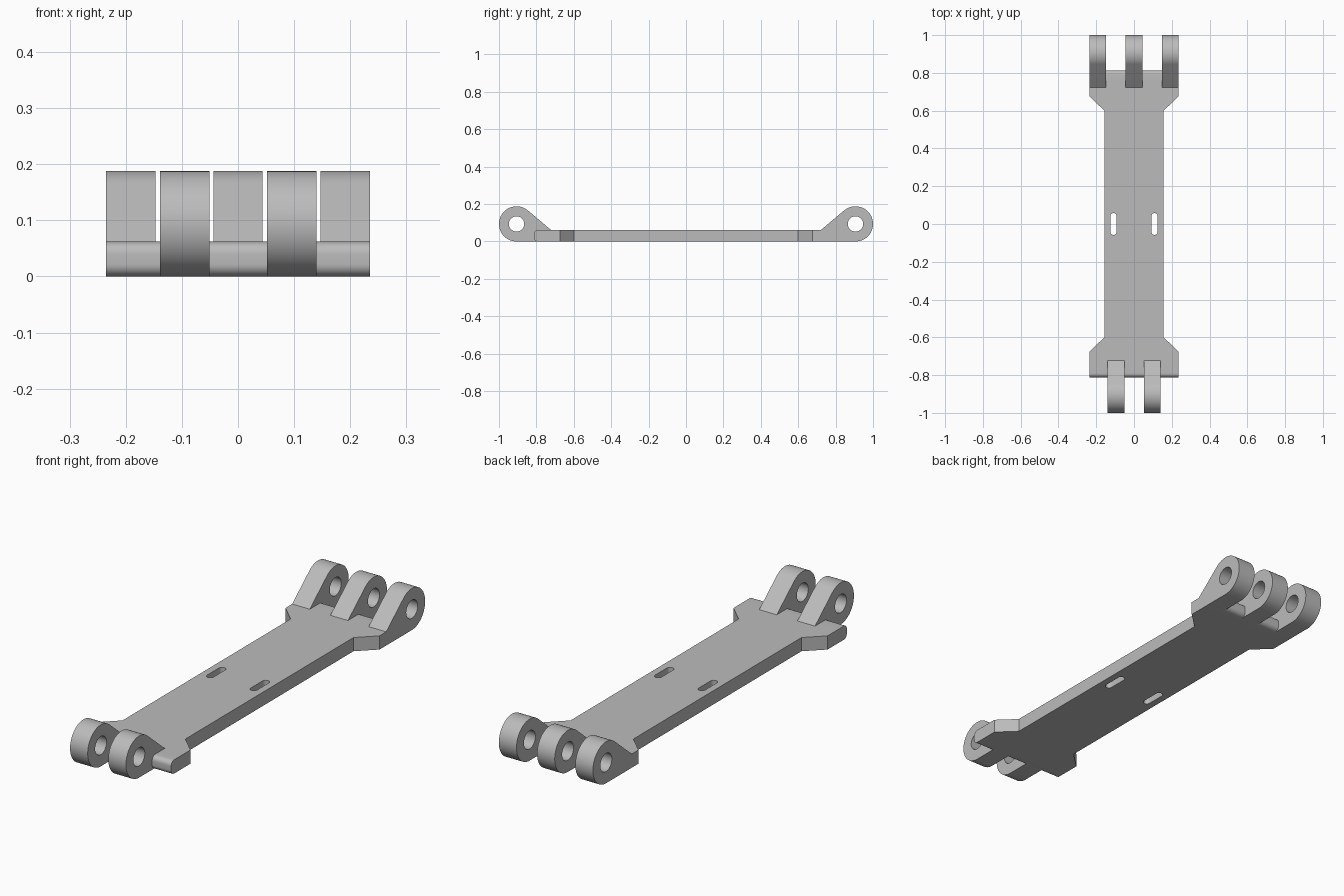
import bpy, bmesh
from math import sin, cos, pi, atan2, acos, hypot
from mathutils import Matrix, Vector

cube = bpy.data.objects.get("Cube")
if cube:
    bpy.data.objects.remove(cube, do_unlink=True)

grey = bpy.data.materials.new("plain grey")
grey.use_nodes = True
grey.diffuse_color = (0.5, 0.5, 0.5, 1)
grey.node_tree.nodes["Principled BSDF"].inputs["Base Color"].default_value = (0.5, 0.5, 0.5, 1)

THICK = 0.062            # plate thickness
HALF = 0.235             # half width at the flared ends
END = 0.813              # plate end
LIP = 0.76               # where the rounded lip begins
PIN_Y, R, HOLE = 0.906, 0.094, 0.041


def arc(cx, cy, r, a0, a1, n):
    return [(cx + r * cos(a0 + (a1 - a0) * i / n),
             cy + r * sin(a0 + (a1 - a0) * i / n)) for i in range(n + 1)]


def solid(name, outline, holes, depth, matrix):
    """Fill an outline with holes, extrude it and place it."""
    bm = bmesh.new()
    for loop in [outline] + holes:
        vs = [bm.verts.new((x, y, 0)) for x, y in loop]
        for a, b in zip(vs, vs[1:] + vs[:1]):
            bm.edges.new((a, b))
    bmesh.ops.triangle_fill(bm, edges=bm.edges[:], use_beauty=True, normal=(0, 0, 1))
    new = bmesh.ops.extrude_face_region(bm, geom=bm.faces[:], use_keep_orig=True)["geom"]
    bmesh.ops.translate(bm, vec=(0, 0, depth),
                        verts=[g for g in new if isinstance(g, bmesh.types.BMVert)])
    bm.transform(matrix)
    bmesh.ops.recalc_face_normals(bm, faces=bm.faces[:])
    mesh = bpy.data.meshes.new(name)
    bm.to_mesh(mesh)
    bm.free()
    mesh.materials.append(grey)
    obj = bpy.data.objects.new(name, mesh)
    bpy.context.collection.objects.link(obj)
    bpy.ops.object.select_all(action='DESELECT')
    obj.select_set(True)
    bpy.context.view_layer.objects.active = obj
    bpy.ops.object.shade_smooth_by_angle(angle=pi / 6)
    return obj


def side_on(x, facing):
    """Stand a (y, z) profile upright, extruding along +x from x."""
    return Matrix(((0, 0, 1, x), (facing, 0, 0, 0), (0, 1, 0, 0), (0, 0, 0, 1)))


# Main plate with flared ends and two strap slots
quarter = [(0.157, 0.6), (HALF, 0.675), (HALF, LIP)]
right_side = [(x, -y) for x, y in reversed(quarter)] + quarter
outline = right_side + [(-x, -y) for x, y in right_side]


def slot(cx):
    return arc(cx, 0.042, 0.016, 0, pi, 10) + arc(cx, -0.042, 0.016, pi, 2 * pi, 10)


solid("plate", outline, [slot(-0.109), slot(0.109)], THICK, Matrix.Identity(4))

# Rounded lips that finish both plate ends
r = 0.022
lip = ([(LIP, 0)] + arc(END - r, r, r, -pi / 2, 0, 8)
       + arc(END - r, THICK - r, r, 0, pi / 2, 8) + [(LIP, THICK)])
for name, facing in (("front_lip", -1), ("back_lip", 1)):
    solid(name, lip, [], 2 * HALF, side_on(-HALF, facing))

# Hinge knuckle profile: round eye with a sloping web tangent to it
foot = Vector((0.722, THICK))
to_foot = foot - Vector((PIN_Y, R))
tangent = atan2(to_foot.y, to_foot.x) % (2 * pi) - acos(R / hypot(*to_foot))
knuckle = [(foot.x, 0)] + arc(PIN_Y, R, R, -pi / 2, tangent, 40) + [tuple(foot)]
eye = arc(PIN_Y, R, HOLE, 0, 2 * pi, 40)[:-1]

WIDTH = 0.088
for name, facing, centres in (("front_knuckle", -1, (-0.095, 0.096)),
                              ("back_knuckle", 1, (-0.191, 0, 0.191))):
    for i, cx in enumerate(centres):
        solid(f"{name}_{i + 1}", knuckle, [eye], WIDTH, side_on(cx - WIDTH / 2, facing))
